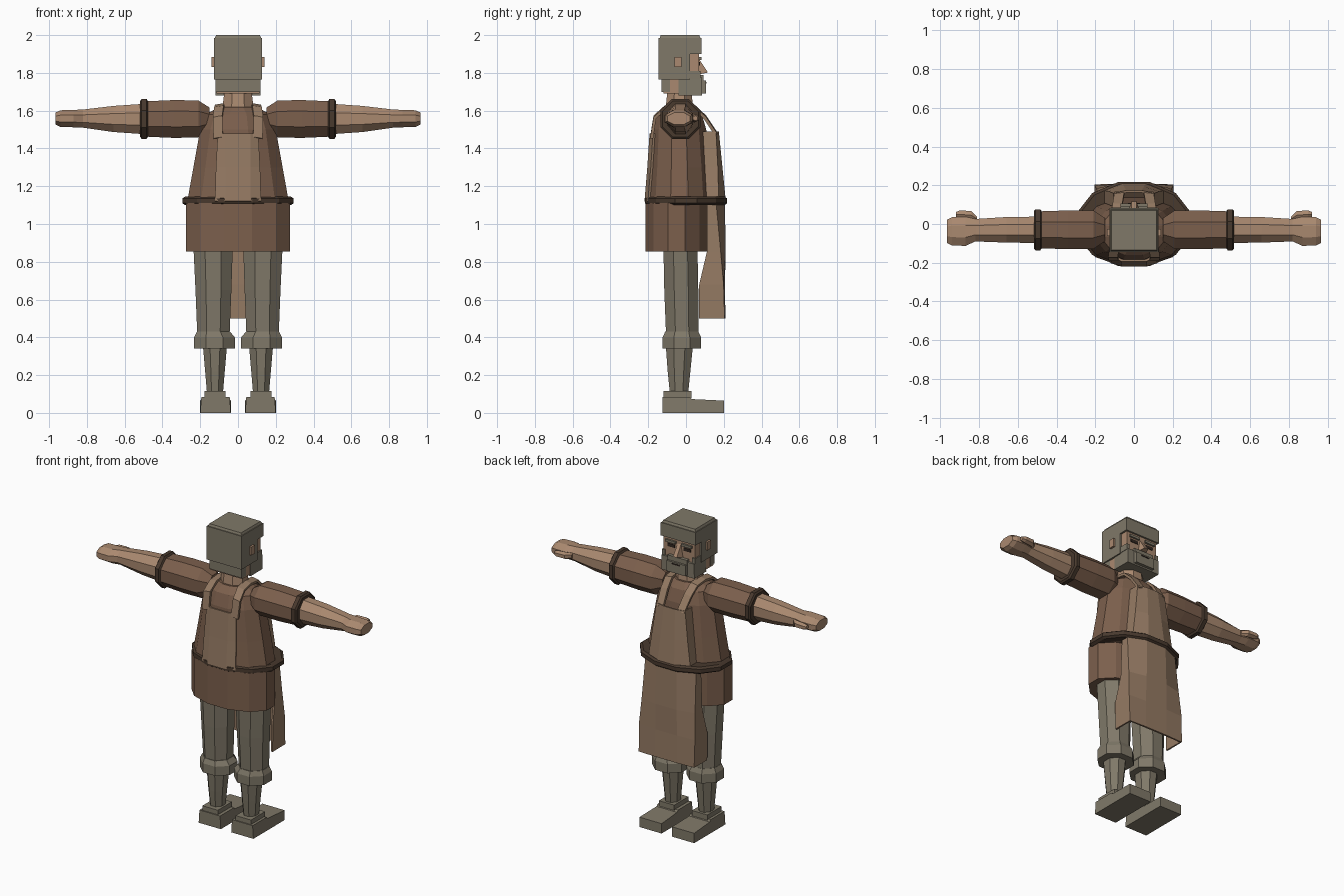
import bpy, bmesh, math
from mathutils import Vector

cube = bpy.data.objects.get("Cube")
if cube:
    bpy.data.objects.remove(cube, do_unlink=True)


def material(name, r, g, b):
    m = bpy.data.materials.new(name)
    m.use_nodes = True
    m.diffuse_color = (r, g, b, 1)
    m.node_tree.nodes["Principled BSDF"].inputs["Base Color"].default_value = (r, g, b, 1)
    return m


SKIN = material("skin", .40, .25, .16)
TUNIC = material("brown_cloth", .20, .115, .073)
LEATHER = material("dark_leather", .065, .041, .027)
GREY = material("grey_cloth_and_hair", .215, .19, .14)
APRON = material("tan_apron", .30, .195, .125)
DARK = material("eye_dark", .03, .02, .015)


def finish(name, bm, mat):
    bmesh.ops.recalc_face_normals(bm, faces=bm.faces[:])
    me = bpy.data.meshes.new(name)
    bm.to_mesh(me)
    bm.free()
    me.materials.append(mat)
    ob = bpy.data.objects.new(name, me)
    bpy.context.scene.collection.objects.link(ob)
    return ob


def loft(name, rings, sides, mat, axis="z"):
    """Rings of (position, centre a, centre b, radius a, radius b), flat side outwards."""
    bm = bmesh.new()
    loops = []
    k = 1 / math.cos(math.pi / sides)
    for p, ca, cb, ra, rb in rings:
        loop = []
        for i in range(sides):
            t = 2 * math.pi * (i + .5) / sides
            a, b = ca + k * ra * math.cos(t), cb + k * rb * math.sin(t)
            loop.append(bm.verts.new((a, b, p) if axis == "z" else (p, a, b)))
        loops.append(loop)
    for lo, hi in zip(loops, loops[1:]):
        for i in range(sides):
            j = (i + 1) % sides
            bm.faces.new((lo[i], lo[j], hi[j], hi[i]))
    bm.faces.new(loops[0])
    bm.faces.new(loops[-1])
    return finish(name, bm, mat)


def box(name, x, y, z, mat, top=1.0):
    """Box from three (low, high) spans, with its top face scaled."""
    bm = bmesh.new()
    bmesh.ops.create_cube(bm, size=1)
    for v in bm.verts:
        s = top if v.co.z > 0 else 1
        v.co = Vector([(a + b) / 2 + c * f * (b - a)
                       for (a, b), c, f in zip((x, y, z), v.co, (s, s, 1))])
    return finish(name, bm, mat)


def sheet(name, rows, mat, thick=.012):
    bm = bmesh.new()
    grid = [[bm.verts.new(p) for p in row] for row in rows]
    for r, q in zip(grid, grid[1:]):
        for i in range(len(r) - 1):
            bm.faces.new((r[i], r[i + 1], q[i + 1], q[i]))
    ob = finish(name, bm, mat)
    mod = ob.modifiers.new("thickness", "SOLIDIFY")
    mod.thickness = thick
    mod.offset = 0
    return ob


def mirrored(ob, side_name):
    """Make the opposite-side copy of a part."""
    bm = bmesh.new()
    bm.from_mesh(ob.data)
    for v in bm.verts:
        v.co.x *= -1
    twin = finish(ob.name.replace("left", side_name), bm, ob.data.materials[0])
    for m in ob.modifiers:
        n = twin.modifiers.new(m.name, m.type)
        n.thickness, n.offset = m.thickness, m.offset


pairs = []

# Tunic, skirt and belt
loft("tunic", [(1.1, 0, -.035, .272, .175), (1.3, 0, -.035, .236, .16),
               (1.5, 0, -.038, .2, .145), (1.58, 0, -.038, .17, .122),
               (1.62, 0, -.035, .1, .085)], 12, TUNIC)
loft("tunic_skirt", [(.855, 0, -.05, .275, .165), (1.11, 0, -.05, .275, .165)], 12, TUNIC)
loft("belt", [(1.1, 0, 0, .28, .205), (1.11, 0, 0, .295, .218),
              (1.135, 0, 0, .295, .218), (1.145, 0, 0, .28, .205)], 12, LEATHER)

# Back panel following the tunic
sheet("apron_back_panel", [[(-w, y + .018, z), (-.065, y, z), (.065, y, z), (w, y + .018, z)]
                           for w, y, z in ((.12, -.214, 1.12), (.115, -.199, 1.3),
                                           (.105, -.187, 1.48))], APRON)


# Apron: wrapped sheets for bib and lower part
def wrap(w, inner, corner, outer, z):
    half = [(w, inner, z), (w, corner, z), (w * .4, outer, z)]
    return [(-x, y, h) for x, y, h in half] + half[::-1]


sheet("apron_bib", [wrap(.1, .09, .155, .168, 1.49), wrap(.125, .1, .165, .187, 1.3),
                    wrap(.15, .11, .17, .205, 1.12)], APRON)
sheet("apron_lower", [wrap(.18, .11, .155, .2, 1.12), wrap(.19, .11, .18, .204, .85),
                      wrap(.2, .07, .195, .2, .68), wrap(.198, .07, .2, .203, .5)], APRON)

# Shoulder straps
path = [(.105, -.182, 1.46), (.108, -.165, 1.57), (.1, -.11, 1.62), (.095, -.035, 1.632),
        (.092, .045, 1.622), (.085, .1, 1.57), (.075, .16, 1.48)]
pairs.append(sheet("left_strap", [[(x - .025, y, z), (x + .025, y, z - .008)]
                                  for x, y, z in path], APRON, .016))

# Sleeve, cuff, forearm and hand
AY, AZ = -.03, 1.556
pairs.append(loft("left_sleeve", [(.15, AY, AZ, .06, .06), (.21, AY, AZ, .1, .098),
                                  (.34, AY, AZ, .1, .1), (.5, AY, AZ, .095, .093)],
                  8, TUNIC, "x"))
pairs.append(loft("left_sleeve_cuff", [(.477, AY, AZ, .095, .095), (.484, AY, AZ, .106, .106),
                                       (.51, AY, AZ, .106, .106), (.518, AY, AZ, .095, .095)],
                  8, LEATHER, "x"))
pairs.append(loft("left_forearm", [(.5, AY, AZ, .068, .08), (.66, AY, AZ, .066, .069),
                                   (.82, -.032, 1.558, .058, .048), (.87, -.038, 1.558, .075, .046),
                                   (.94, -.038, 1.558, .073, .044), (.966, -.038, 1.558, .06, .032)],
                  8, SKIN, "x"))
pairs.append(loft("left_thumb", [(.81, .025, 1.56, .012, .015), (.84, .045, 1.56, .022, .02),
                                 (.9, .05, 1.56, .02, .018), (.92, .05, 1.56, .012, .012)],
                  6, SKIN, "x"))

# Leg, knee cuff, calf, ankle and shoe
LX = .13
pairs.append(loft("left_trouser", [(.4, LX, -.02, .085, .085), (.65, LX, -.025, .095, .09),
                                   (.9, LX + .002, -.03, .105, .09)], 8, GREY))
pairs.append(loft("left_knee_cuff", [(.34, .125, -.022, .108, .102), (.4, .125, -.022, .108, .102),
                                     (.43, LX, -.022, .088, .088)], 8, GREY))
pairs.append(loft("left_calf", [(.1, .122, -.037, .042, .048), (.22, .122, -.037, .052, .06),
                                (.36, .122, -.035, .064, .072)], 8, GREY))
pairs.append(box("left_ankle_band", (.065, .177), (-.118, .03), (.08, .115), GREY))
bm = bmesh.new()
profile = [(-.125, 0), (.2, 0), (.2, .065), (.03, .073), (.02, .085), (-.125, .085)]
lo = [bm.verts.new((.038, y, z)) for y, z in profile]
hi = [bm.verts.new((.2, y, z)) for y, z in profile]
bm.faces.new(lo)
bm.faces.new(hi)
for i in range(len(lo)):
    j = (i + 1) % len(lo)
    bm.faces.new((lo[i], lo[j], hi[j], hi[i]))
for v in lo[3:] + hi[3:]:
    v.co.x += .006 if v in lo else -.006
pairs.append(finish("left_shoe", bm, GREY))

# Neck and head
loft("neck", [(1.59, 0, -.035, .085, .075), (1.72, 0, -.035, .07, .062)], 8, SKIN)
box("head", (-.115, .115), (-.12, .07), (1.69, 1.96), SKIN)
box("hair_cap", (-.127, .127), (-.145, .082), (1.9, 1.985), GREY)
box("hair_crown", (-.122, .122), (-.139, .076), (1.985, 2.0), GREY, .95)
box("hair_back", (-.127, .127), (-.145, .02), (1.765, 1.9), GREY)
box("hair_nape", (-.118, .118), (-.13, -.085), (1.7, 1.765), GREY)
box("beard", (-.12, .12), (-.04, .085), (1.68, 1.775), GREY, .99)
box("beard_chin", (-.07, .07), (.06, .105), (1.69, 1.76), GREY)
box("moustache", (-.07, .07), (.06, .092), (1.76, 1.79), GREY)
box("mouth", (-.03, .03), (.1, .108), (1.745, 1.752), DARK)
pairs.append(box("left_sideburn", (.1, .122), (.01, .078), (1.77, 1.81), GREY))
pairs.append(box("left_ear", (.12, .14), (-.062, -.025), (1.83, 1.885), SKIN))

# Eyes, brows and wedge nose
pairs.append(box("left_eye", (.032, .085), (.067, .074), (1.838, 1.858), DARK))
pairs.append(box("left_brow", (.022, .095), (.065, .082), (1.868, 1.884), GREY))
bm = bmesh.new()
top = [bm.verts.new((x, .068, 1.875)) for x in (-.012, .012)]
base = [bm.verts.new((x, .068, 1.792)) for x in (-.028, .028)]
tip = [bm.verts.new((x, .116, 1.802)) for x in (-.014, .014)]
bm.faces.new((top[0], top[1], tip[1], tip[0]))
bm.faces.new((base[0], base[1], tip[1], tip[0]))
bm.faces.new((top[0], tip[0], base[0]))
bm.faces.new((top[1], tip[1], base[1]))
bm.faces.new((top[0], top[1], base[1], base[0]))
finish("nose", bm, SKIN)

for part in pairs:
    mirrored(part, "right")
